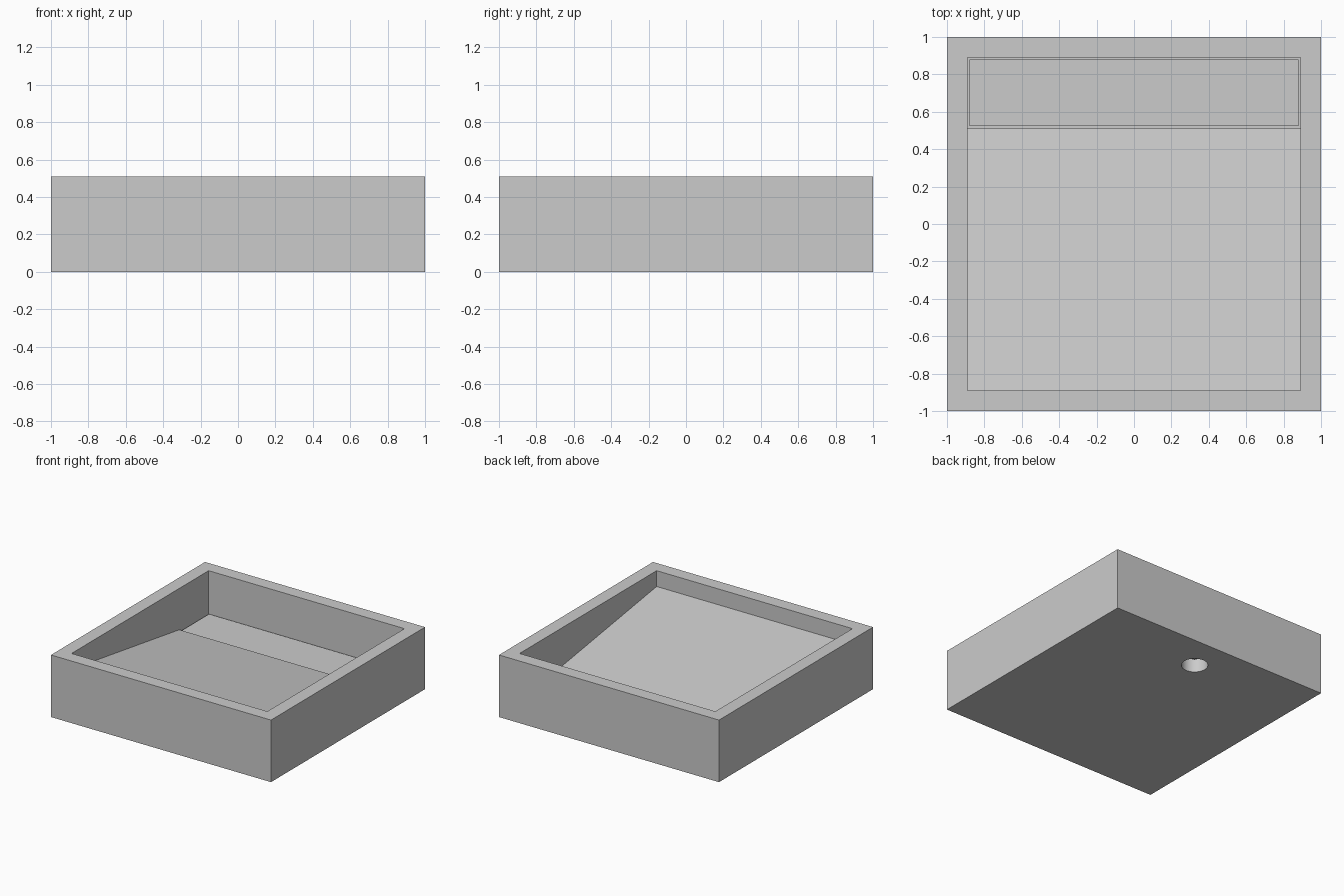
import bpy, bmesh, math

if "Cube" in bpy.data.objects:
    bpy.data.objects.remove(bpy.data.objects["Cube"])

HEIGHT = 0.51      # overall height
INNER = 0.89       # half width of the basin opening
FLOOR = 0.11       # floor of the drain channel
STEP = 0.51        # y where the ramp ends and the channel begins


def box(name, lo, hi):
    bpy.ops.mesh.primitive_cube_add(size=1, location=[(a + b) / 2 for a, b in zip(lo, hi)])
    obj = bpy.context.object
    obj.name = name
    obj.scale = [b - a for a, b in zip(lo, hi)]
    bpy.ops.object.transform_apply(location=False, rotation=False, scale=True)
    return obj


def prism_x(name, profile, half):
    """Extrude a (y, z) profile symmetrically along x."""
    bm = bmesh.new()
    face = bm.faces.new([bm.verts.new((-half, y, z)) for y, z in profile])
    new = bmesh.ops.extrude_face_region(bm, geom=[face])["geom"]
    bmesh.ops.translate(bm, vec=(2 * half, 0, 0),
                        verts=[v for v in new if isinstance(v, bmesh.types.BMVert)])
    bmesh.ops.recalc_face_normals(bm, faces=bm.faces)
    mesh = bpy.data.meshes.new(name)
    bm.to_mesh(mesh)
    bm.free()
    obj = bpy.data.objects.new(name, mesh)
    bpy.context.collection.objects.link(obj)
    return obj


def cut(target, cutter):
    mod = target.modifiers.new("cut", 'BOOLEAN')
    mod.operation = 'DIFFERENCE'
    mod.solver = 'EXACT'
    mod.object = cutter
    cutter.hide_render = True
    bpy.context.view_layer.objects.active = target
    bpy.ops.object.modifier_apply(modifier=mod.name)
    bpy.data.objects.remove(cutter)


# Basin block with a sloped floor falling to a channel at the back
basin = box("basin", (-1, -1, 0), (1, 1, HEIGHT))
hollow = prism_x("hollow_cutter", [(-INNER, 0.38), (STEP, 0.17), (STEP, FLOOR),
                                   (INNER, FLOOR), (INNER, 0.7), (-INNER, 0.7)], INNER)
cut(basin, hollow)

# Round drain hole under the channel
bpy.ops.mesh.primitive_cylinder_add(vertices=64, radius=0.1, depth=0.3, location=(0, 0.71, 0))
cut(basin, bpy.context.object)
bpy.ops.object.select_all(action='DESELECT')
basin.select_set(True)
bpy.context.view_layer.objects.active = basin
bpy.ops.object.shade_smooth_by_angle(angle=math.radians(20))

# Loose cover plate hiding the drain, with a narrow gap all round
box("drain_cover", (-0.88, 0.525, 0.13), (0.88, 0.88, 0.16))

# Small feet holding the cover above the channel floor
for x in (-0.8, 0.8):
    for y in (0.58, 0.83):
        box("cover_foot", (x - 0.02, y - 0.02, FLOOR), (x + 0.02, y + 0.02, 0.13))
